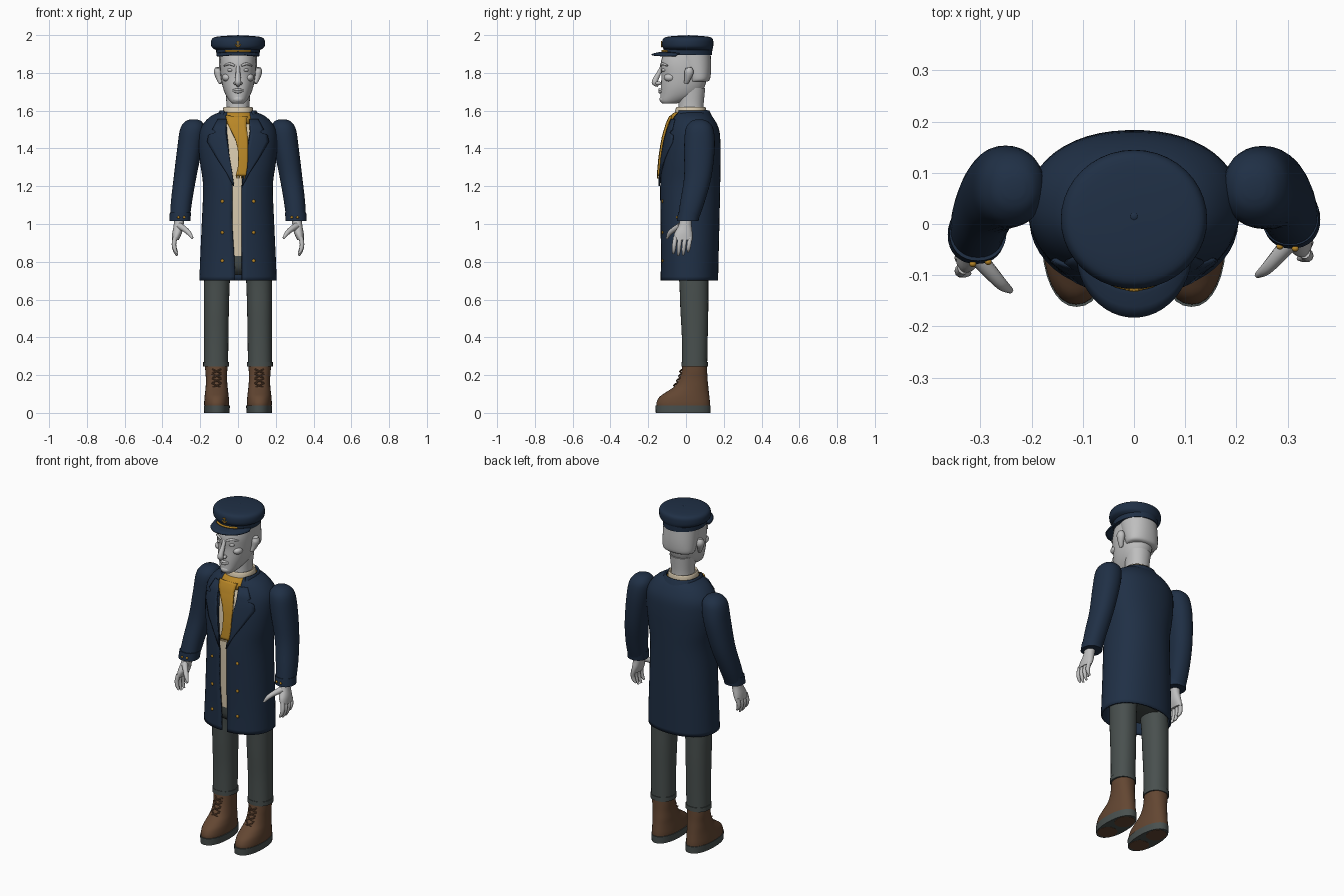
import bpy, bmesh, math
from mathutils import Vector


def material(name, col):
    m = bpy.data.materials.new(name)
    m.diffuse_color = (*col, 1)
    return m


NAVY = material("navy wool", (0.014, 0.029, 0.06))
GREY = material("grey cloth", (0.066, 0.08, 0.077))
BROWN = material("brown leather", (0.125, 0.062, 0.032))
CREAM = material("cream knit", (0.68, 0.58, 0.42))
GOLD = material("gold", (0.48, 0.24, 0.02))
SKIN = material("pale grey skin", (0.52, 0.52, 0.52))


def grid(name, rows, mat, close=False, caps=False, thick=0, angle=50):
    """Skin rows of points into a smooth surface."""
    bm = bmesh.new()
    vs = [[bm.verts.new(p) for p in r] for r in rows]
    n = len(rows[0])
    for a, b in zip(vs, vs[1:]):
        for j in range(n if close else n - 1):
            k = (j + 1) % n
            bm.faces.new((a[j], a[k], b[k], b[j]))
    if caps:
        bm.faces.new(vs[0])
        bm.faces.new(vs[-1])
    bmesh.ops.recalc_face_normals(bm, faces=bm.faces)
    me = bpy.data.meshes.new(name)
    bm.to_mesh(me)
    bm.free()
    me.polygons.foreach_set("use_smooth", [True] * len(me.polygons))
    me.set_sharp_from_angle(angle=math.radians(angle))
    me.materials.append(mat)
    ob = bpy.data.objects.new(name, me)
    bpy.context.collection.objects.link(ob)
    if thick:
        so = ob.modifiers.new("thickness", 'SOLIDIFY')
        so.thickness, so.offset = thick, 0
    return ob


def spline(rows, steps):
    """Smooth a list of tuples through every row."""
    out = []
    for i in range(len(rows) - 1):
        p = [rows[max(0, min(len(rows) - 1, i + k))] for k in (-1, 0, 1, 2)]
        for s in range(steps):
            t = s / steps
            out.append(tuple(b + 0.5 * t * (c - a + t * (2*a - 5*b + 4*c - d + t * (3*(b - c) + d - a)))
                             for a, b, c, d in zip(*p)))
    return out + [rows[-1]]


def loft(name, rows, mat, p=2.2, n=32, steps=4, caps=True, thick=0, s=1):
    """Stack oval rings: (z, centre x, half width, front y, back y[, gap left, gap right])."""
    rings = []
    for z, cx, hw, yf, yb, *gap in spline(rows, steps):
        a0, a1 = 0, 2 * math.pi * (n - 1) / n
        if gap:
            a0 = math.asin((gap[1] / hw) ** (p / 2))
            a1 = 2 * math.pi - math.asin((-gap[0] / hw) ** (p / 2))
        ring = []
        for j in range(n):
            a = a0 + (a1 - a0) * j / (n - 1)
            sx, cy = math.sin(a), math.cos(a)
            ring.append((s * cx + hw * math.copysign(abs(sx) ** (2 / p), sx),
                         (yf + yb) / 2 - (yb - yf) / 2 * math.copysign(abs(cy) ** (2 / p), cy), z))
        rings.append(ring)
    is_open = len(rows[0]) > 5
    return grid(name, rings, mat, not is_open, caps and not is_open, thick)


def tube(name, pts, mat, n=10, steps=4, flat=1):
    """Sweep a round section along (x, y, z, radius) points."""
    path = spline(pts, steps)
    c = [Vector(q[:3]) for q in path]
    rings = []
    for i, q in enumerate(path):
        t = (c[min(i + 1, len(c) - 1)] - c[max(i - 1, 0)]).normalized()
        u = t.cross(Vector((0, 1, 0.01))).normalized()
        w = t.cross(u)
        rings.append([c[i] + q[3] * (u * math.cos(2*math.pi*j/n) + flat * w * math.sin(2*math.pi*j/n))
                      for j in range(n)])
    return grid(name, rings, mat, True, True)


def ball(name, loc, size, mat):
    bpy.ops.mesh.primitive_uv_sphere_add(segments=16, ring_count=10, location=loc)
    ob = bpy.context.object
    ob.name, ob.scale = name, size
    ob.data.materials.append(mat)
    bpy.ops.object.shade_smooth()


# Long coat, open at the front
COAT = [(0.70, 0, 0.2, -0.13, 0.165, -0.015, 0.02), (0.83, 0, 0.195, -0.128, 0.168, -0.02, 0.02),
        (1.0, 0, 0.187, -0.13, 0.172, -0.03, 0.018), (1.2, 0, 0.18, -0.132, 0.176, -0.03, 0.02),
        (1.32, 0, 0.195, -0.125, 0.178, -0.042, 0.035), (1.42, 0, 0.203, -0.112, 0.178, -0.052, 0.05),
        (1.5, 0, 0.195, -0.093, 0.17, -0.06, 0.065), (1.56, 0, 0.15, -0.07, 0.14, -0.06, 0.065),
        (1.59, 0, 0.09, -0.05, 0.11, -0.055, 0.06)]
loft("coat", COAT, NAVY, n=48, thick=0.01)
DENSE = spline(COAT, 12)


def front(x, z, off):
    """Point lying just in front of the coat."""
    r = min(DENSE, key=lambda q: abs(q[0] - z))
    h = (r[4] - r[3]) / 2
    return (x, (r[3] + r[4]) / 2 - h * max(0, 1 - abs(x / r[2]) ** 2.2) ** (1 / 2.2) - off, z)


def strip(name, rows, mat, off, thick):
    pts = [[front(a + (b - a) * j / 6, z, off) for j in range(7)] for z, a, b in rows]
    return grid(name, pts, mat, thick=thick)


# Jumper, its roll neck, and the hips under the coat
loft("jumper", [(0.83, 0, 0.165, -0.112, 0.145), (1.2, 0, 0.155, -0.115, 0.15),
                (1.42, 0, 0.17, -0.096, 0.15), (1.5, 0, 0.15, -0.078, 0.14), (1.58, 0, 0.075, -0.05, 0.1)], CREAM)
loft("roll_neck", [(1.54, 0, 0.08, -0.06, 0.108), (1.575, 0, 0.081, -0.06, 0.108),
                   (1.605, 0, 0.08, -0.056, 0.106), (1.62, 0, 0.074, -0.05, 0.102),
                   (1.612, 0, 0.066, -0.044, 0.096)], CREAM)
loft("hips", [(0.73, 0, 0.15, -0.06, 0.12), (0.77, 0, 0.175, -0.1, 0.135), (0.86, 0, 0.17, -0.112, 0.14)], GREY)

# Scarf round the neck with a hanging tail
loft("scarf_loop", [(1.53, 0, 0.086, -0.088, 0.112), (1.555, 0, 0.096, -0.092, 0.118),
                    (1.585, 0, 0.088, -0.07, 0.113), (1.592, 0, 0.078, -0.055, 0.105)], GOLD)
tail = [(1.57, -0.065, 0.05), (1.53, -0.055, 0.045), (1.49, -0.035, 0.048), (1.44, -0.012, 0.053),
        (1.38, 0.0, 0.052), (1.31, 0.0, 0.05), (1.255, -0.012, 0.042)]
strip("scarf_tail", spline(tail, 3), GOLD, 0.018, 0.012)
for x in (-0.006, 0.006, 0.02, 0.034):
    tube("scarf_fringe", [front(x, 1.26, 0.02) + (0.004,), front(x, 1.242, 0.02) + (0.003,)], GOLD, 6, 1)

# Coat collar, lapels and buttons
loft("coat_collar", [(1.535, 0, 0.125, -0.088, 0.15, -0.085, 0.085), (1.565, 0, 0.108, -0.08, 0.135, -0.08, 0.08),
                     (1.6, 0, 0.092, -0.068, 0.118, -0.074, 0.074)], NAVY, thick=0.01)
for s in (1, -1):
    lapel = [(1.555, 0.06, 0.105), (1.5, 0.063, 0.135), (1.485, 0.063, 0.118), (1.47, 0.062, 0.155),
             (1.435, 0.056, 0.162), (1.35, 0.044, 0.112), (1.27, 0.03, 0.06), (1.2, 0.02, 0.024)]
    strip("lapel", [(z, s * a, s * b) for z, a, b in lapel], NAVY, 0.011, 0.008)
    for z in (1.12, 0.955, 0.805):
        ball("coat_button", front(s * 0.083, z, 0.006), (0.009, 0.006, 0.009), GOLD)

# Sleeves and hands; the left one hangs slightly further forward
for s, d in ((1, 0), (-1, -0.03)):
    arm = [(1.553, 0.235, 0.02, 0.05, 0.09), (1.54, 0.236, 0.046, 0.022, 0.12),
           (1.5, 0.241, 0.066, -0.003, 0.146), (1.4, 0.256, 0.066, -0.01, 0.152),
           (1.25, 0.28, 0.06, -0.01 + d / 3, 0.135 + d / 3), (1.12, 0.299, 0.056, -0.03 + d * .7, 0.1 + d * .7),
           (1.02, 0.308, 0.052, -0.045 + d, 0.065 + d)]
    loft("sleeve", arm, NAVY, s=s)
    loft("cuff", [(1.06, 0.305, 0.056, -0.042 + d, 0.075 + d), (1.015, 0.308, 0.056, -0.048 + d, 0.066 + d)], NAVY, s=s)
    for k in (0, 1):
        ball("cuff_button", (s * (0.285 + k * 0.03), -0.044 - k * 0.004 + d, 1.035), (0.007, 0.006, 0.007), GOLD)
    loft("palm", [(1.03, 0.31, 0.028, -0.03 + d, 0.03 + d), (0.99, 0.315, 0.026, -0.04 + d, 0.03 + d),
                  (0.95, 0.323, 0.025, -0.062 + d, 0.034 + d), (0.915, 0.332, 0.018, -0.066 + d, 0.034 + d)], SKIN, s=s)
    for i in range(4):
        y = -0.056 + 0.026 * i + d
        drop = (0.01, 0, 0.002, 0.02)[i]
        tube("finger", [(s * 0.333, y, 0.93, 0.012), (s * 0.339, y - 0.006, 0.892, 0.012),
                        (s * 0.333, y - 0.009, 0.856 + drop * .6, 0.01), (s * 0.322, y - 0.011, 0.833 + drop, 0.005)], SKIN)
    tube("thumb", [(s * 0.31, -0.03 + d, 0.99, 0.018), (s * 0.282, -0.062 + d, 0.972, 0.015),
                   (s * 0.258, -0.088 + d, 0.95, 0.012), (s * 0.241, -0.1 + d, 0.924, 0.006)], SKIN)

# Trousers and laced boots
for s in (1, -1):
    loft("trouser_leg", [(0.25, 0.116, 0.064, -0.02, 0.112), (0.4, 0.115, 0.064, -0.022, 0.115),
                         (0.55, 0.114, 0.066, -0.03, 0.118), (0.7, 0.111, 0.068, -0.036, 0.118),
                         (0.82, 0.1, 0.07, -0.05, 0.12)], GREY, s=s)
    loft("trouser_hem", [(0.245, 0.116, 0.068, -0.023, 0.116), (0.27, 0.116, 0.068, -0.023, 0.116)], GREY, s=s)
    loft("boot", [(0.03, 0.113, 0.065, -0.156, 0.127), (0.055, 0.113, 0.066, -0.156, 0.127),
                  (0.085, 0.113, 0.064, -0.14, 0.124), (0.11, 0.113, 0.061, -0.105, 0.121),
                  (0.14, 0.113, 0.058, -0.062, 0.118), (0.18, 0.114, 0.056, -0.037, 0.114),
                  (0.22, 0.115, 0.058, -0.024, 0.112), (0.265, 0.115, 0.06, -0.018, 0.11)], BROWN, s=s)
    loft("sole", [(0, 0.112, 0.067, -0.16, 0.13), (0.04, 0.112, 0.069, -0.162, 0.131)], GREY, s=s)
    for y0, y1 in ((-0.145, -0.035), (-0.005, 0.115)):
        loft("sole_pad", [(-0.0, 0.112, 0.05, y0, y1), (0.002, 0.112, 0.05, y0, y1)], BROWN, s=s).location.z = -0.001
    for z, y in ((0.145, -0.062), (0.17, -0.047), (0.195, -0.036), (0.22, -0.03)):
        for k in (1, -1):
            tube("lace", [(s * 0.113 - k * 0.024, y + 0.008, z - 0.01, 0.004), (s * 0.113, y - 0.003, z, 0.004),
                          (s * 0.113 + k * 0.024, y + 0.012, z + 0.012, 0.004)], BROWN, 6, 2)

# Neck, head and hair
loft("neck", [(1.57, 0, 0.063, -0.045, 0.094), (1.63, 0, 0.061, -0.04, 0.093), (1.72, 0, 0.068, -0.04, 0.102)], SKIN)
loft("head", [(1.638, 0, 0.03, -0.125, -0.05), (1.652, 0, 0.045, -0.136, 0.0), (1.685, 0, 0.066, -0.135, 0.07),
              (1.73, 0, 0.082, -0.133, 0.1), (1.79, 0, 0.092, -0.13, 0.112),
              (1.85, 0, 0.095, -0.134, 0.12), (1.92, 0, 0.09, -0.115, 0.12)], SKIN)
loft("hair", [(1.755, 0, 0.086, 0.0, 0.115), (1.77, 0, 0.096, 0.0, 0.128), (1.83, 0, 0.1, -0.03, 0.133),
              (1.91, 0, 0.1, -0.06, 0.13)], SKIN)

# Face
tube("nose", [(0, -0.126, 1.835, 0.01), (0, -0.143, 1.80, 0.012), (0, -0.161, 1.765, 0.016),
              (0, -0.164, 1.747, 0.017), (0, -0.145, 1.735, 0.01)], SKIN)
ball("chin", (0, -0.118, 1.66), (0.03, 0.022, 0.02), SKIN)
for z in (1.699, 1.711):
    tube("lip", [(-0.032, -0.121, 1.707, 0.003), (0, -0.139, z, 0.008), (0.032, -0.121, 1.707, 0.003)], SKIN)
for s in (1, -1):
    ball("nostril", (s * 0.013, -0.146, 1.745), (0.011, 0.016, 0.01), SKIN)
    ball("eye", (s * 0.04, -0.114, 1.815), (0.017, 0.016, 0.01), SKIN)
    tube("brow", [(s * 0.018, -0.132, 1.838, 0.006), (s * 0.045, -0.124, 1.848, 0.007),
                  (s * 0.073, -0.098, 1.838, 0.004)], SKIN)
    ball("cheekbone", (s * 0.058, -0.085, 1.775), (0.026, 0.032, 0.022), SKIN)
    tube("ear", [(s * 0.09, 0.0, 1.745, 0.01), (s * 0.1, 0.008, 1.77, 0.015), (s * 0.106, 0.016, 1.805, 0.022),
                 (s * 0.107, 0.014, 1.828, 0.014)], SKIN, flat=1.15).scale.x = 1.0

# Peaked cap with braid, badge and top button
loft("cap_band", [(1.895, 0, 0.114, -0.118, 0.138), (1.94, 0, 0.118, -0.12, 0.14)], NAVY, 2)
loft("cap_crown", [(1.922, 0, 0.118, -0.112, 0.138), (1.935, 0, 0.138, -0.124, 0.143),
                   (1.955, 0, 0.143, -0.127, 0.145), (1.978, 0, 0.139, -0.122, 0.142),
                   (1.99, 0, 0.12, -0.105, 0.125), (1.996, 0, 0.07, -0.055, 0.075),
                   (1.998, 0, 0.012, 0.0, 0.024)], NAVY, 2, n=40)
ball("cap_top_button", (0, 0.015, 1.996), (0.008, 0.008, 0.004), NAVY)
brim = []
for i in range(25):
    a = math.radians(-90 + 7.5 * i)
    x = 0.11 * math.sin(a)
    inner = 0.01 - 0.122 * math.sqrt(1 - (x / 0.118) ** 2)
    outer = -0.055 - 0.127 * math.cos(a)
    brim.append([(x, inner + (outer - inner) * t, 1.91 - 0.006 * t - 0.008 * t * t - 0.008 * (x / 0.11) ** 2)
                 for t in (0, 0.35, 0.7, 1)])
grid("cap_peak", brim, NAVY, thick=0.008)
tube("cap_braid", [(0.118 * math.sin(a), 0.01 - 0.134 * math.cos(a), 1.916, 0.006)
                   for a in (-0.6, -0.3, 0, 0.3, 0.6)], GOLD, 8)
tube("badge_stem", [(0, -0.129, 1.94, 0.003), (0, -0.129, 1.97, 0.003)], GOLD, 6, 1)
tube("badge_bar", [(-0.009, -0.129, 1.963, 0.003), (0.009, -0.129, 1.963, 0.003)], GOLD, 6, 1)
tube("badge_hook", [(-0.014, -0.127, 1.951, 0.003), (0, -0.129, 1.939, 0.004), (0.014, -0.127, 1.951, 0.003)], GOLD, 6)
